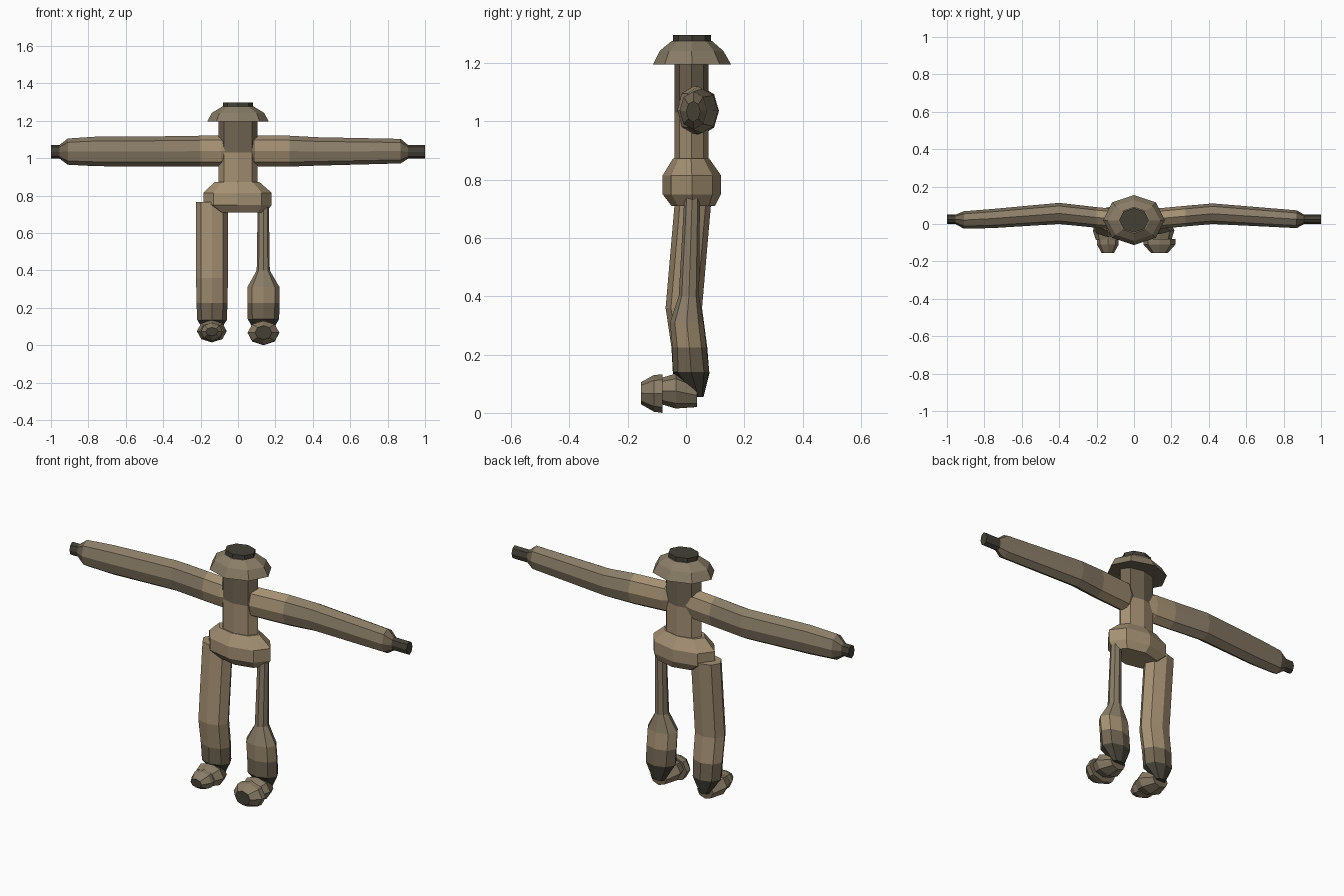
import bpy, bmesh, math

# Flat colours
COLOURS = {
    "tan": (0.37, 0.28, 0.172),
    "brown": (0.254, 0.205, 0.137),
    "dull_brown": (0.165, 0.13, 0.086),
    "dark_olive": (0.056, 0.052, 0.036),
}
NAMES = list(COLOURS)
MATS = []
for n, c in COLOURS.items():
    m = bpy.data.materials.new(n)
    m.diffuse_color = (*c, 1)
    MATS.append(m)
T, B, D, K = range(4)


def tube(name, axis, rings, start_cap, end_cap, sides=8):
    """Loft octagons along an axis. Ring: position, low/high of the two
    other axes, colour of the segment that follows."""
    bm = bmesh.new()
    others = [i for i in range(3) if i != axis]
    loops = []
    for pos, u0, u1, v0, v1, _ in rings:
        loop = []
        for k in range(sides):
            a = 2 * math.pi * k / sides
            co = [0, 0, 0]
            co[axis] = pos
            co[others[0]] = (u0 + u1) / 2 + (u1 - u0) / 2 * math.cos(a)
            co[others[1]] = (v0 + v1) / 2 + (v1 - v0) / 2 * math.sin(a)
            loop.append(bm.verts.new(co))
        loops.append(loop)
    for i in range(len(loops) - 1):
        for k in range(sides):
            j = (k + 1) % sides
            f = bm.faces.new((loops[i][k], loops[i][j], loops[i + 1][j], loops[i + 1][k]))
            f.material_index = rings[i][5]
    bm.faces.new(loops[0]).material_index = start_cap
    bm.faces.new(loops[-1]).material_index = end_cap
    bmesh.ops.recalc_face_normals(bm, faces=bm.faces)
    me = bpy.data.meshes.new(name)
    bm.to_mesh(me)
    bm.free()
    for m in MATS:
        me.materials.append(m)
    ob = bpy.data.objects.new(name, me)
    bpy.context.collection.objects.link(ob)
    return ob


# Torso column and pelvis (rings: z, x range, y range)
tube("torso", 2, [
    (0.85, -0.105, 0.105, -0.04, 0.077, T),
    (1.03, -0.105, 0.105, -0.04, 0.077, D),
    (1.20, -0.105, 0.105, -0.04, 0.077, D)], T, D)
tube("pelvis", 2, [
    (0.71, -0.125, 0.15, -0.05, 0.10, T),
    (0.75, -0.185, 0.18, -0.08, 0.12, T),
    (0.815, -0.185, 0.18, -0.08, 0.12, T),
    (0.872, -0.125, 0.115, -0.045, 0.08, T)], T, T)

# Domed head with a dark cap
tube("head", 2, [
    (1.195, -0.165, 0.165, -0.113, 0.155, B),
    (1.242, -0.14, 0.14, -0.09, 0.128, B),
    (1.275, -0.085, 0.085, -0.05, 0.09, B)], D, B)
tube("head_cap", 2, [
    (1.27, -0.08, 0.08, -0.045, 0.085, K),
    (1.297, -0.08, 0.08, -0.045, 0.085, K)], K, K)

# Arms (rings: x, y range, z range)
tube("left_arm", 0, [
    (-1.0, 0.0, 0.05, 0.998, 1.07, K),
    (-0.955, 0.0, 0.05, 0.998, 1.07, D),
    (-0.91, -0.025, 0.068, 0.965, 1.105, B),
    (-0.76, -0.022, 0.08, 0.957, 1.115, B),
    (-0.40, 0.0, 0.113, 0.955, 1.117, B),
    (-0.20, -0.02, 0.09, 0.955, 1.12, T),
    (-0.09, -0.03, 0.08, 0.957, 1.12, T),
    (-0.015, -0.01, 0.06, 1.0, 1.08, T)], K, T)
tube("right_arm", 0, [
    (0.055, -0.01, 0.06, 0.99, 1.09, T),
    (0.085, -0.03, 0.08, 0.957, 1.12, T),
    (0.275, -0.013, 0.097, 0.955, 1.12, B),
    (0.42, 0.0, 0.11, 0.96, 1.112, B),
    (0.87, -0.022, 0.073, 0.972, 1.103, D),
    (0.91, 0.0, 0.05, 0.998, 1.07, K),
    (1.0, 0.0, 0.05, 0.998, 1.07, K)], T, K)

# Legs (rings: z, x range, y range)
tube("left_leg", 2, [
    (0.055, -0.165, -0.11, 0.025, 0.06, K),
    (0.135, -0.218, -0.06, -0.045, 0.08, D),
    (0.225, -0.222, -0.056, -0.05, 0.073, T),
    (0.36, -0.224, -0.054, -0.07, 0.055, T),
    (0.765, -0.224, -0.054, -0.035, 0.09, T)], K, T)
tube("right_leg", 2, [
    (0.055, 0.10, 0.17, 0.025, 0.06, K),
    (0.14, 0.052, 0.22, -0.045, 0.08, D),
    (0.225, 0.05, 0.222, -0.047, 0.07, T),
    (0.31, 0.05, 0.222, -0.055, 0.06, B),
    (0.40, 0.10, 0.17, -0.025, 0.045, B),
    (0.75, 0.105, 0.165, -0.005, 0.048, B)], K, B)

# Feet and toes (rings: y, x range, z range)
for side, cx, foot_r, toe_r, cap_r, lift in (
        ("left", -0.14, 0.08, 0.058, 0.033, 0.02),
        ("right", 0.136, 0.08, 0.085, 0.045, 0.0)):
    tube(side + "_foot", 1, [
        (-0.085, cx - foot_r * 0.8, cx + foot_r * 0.8, 0.03, 0.12, B),
        (-0.035, cx - foot_r, cx + foot_r, 0.015, 0.135, B),
        (0.037, cx - foot_r * 0.6, cx + foot_r * 0.6, 0.02, 0.10, D)], B, D)
    tube(side + "_toe", 1, [
        (-0.155, cx - cap_r, cx + cap_r, 0.03 + lift, 0.105 - lift * 0.5, B),
        (-0.11, cx - toe_r, cx + toe_r, 0.004 + lift, 0.13 - lift * 0.5, B),
        (-0.08, cx - toe_r, cx + toe_r, 0.0 + lift, 0.132 - lift * 0.5, B)], K, D)
